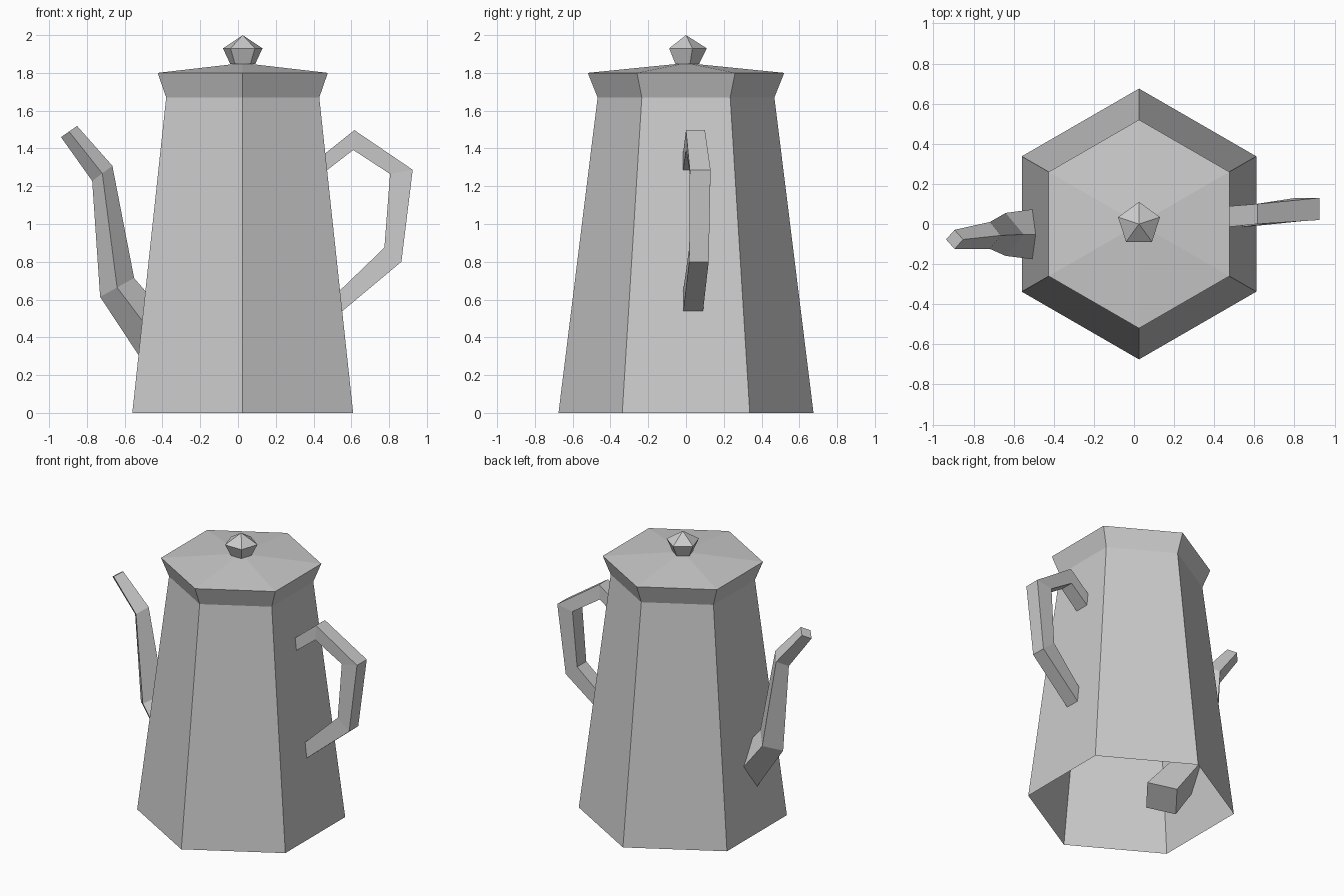
import bpy, bmesh
from math import cos, sin, tau, pi
from mathutils import Vector

if "Cube" in bpy.data.objects:
    bpy.data.objects.remove(bpy.data.objects["Cube"])

CX = 0.025  # axis of the pot


def loft(name, rings, cap=True):
    """Skin a list of closed rings; a one-point ring makes a tip."""
    bm = bmesh.new()
    vs = [[bm.verts.new(p) for p in ring] for ring in rings]
    for a, b in zip(vs, vs[1:]):
        n = len(a)
        for i in range(n):
            j = (i + 1) % n
            if len(b) == 1:
                bm.faces.new((a[i], a[j], b[0]))
            else:
                bm.faces.new((a[i], a[j], b[j], b[i]))
    if cap:
        for ring in (vs[0], vs[-1]):
            if len(ring) > 2:
                bm.faces.new(ring)
    bmesh.ops.recalc_face_normals(bm, faces=bm.faces)
    me = bpy.data.meshes.new(name)
    bm.to_mesh(me)
    bm.free()
    ob = bpy.data.objects.new(name, me)
    bpy.context.collection.objects.link(ob)
    return ob


def ngon(n, r, z):
    if r == 0:
        return [(CX, 0, z)]
    return [(CX + r * cos(pi / 2 + tau * i / n), r * sin(pi / 2 + tau * i / n), z)
            for i in range(n)]


# Hexagonal body, open underneath
loft("body", [ngon(6, 0.675, 0), ngon(6, 0.468, 1.67)], cap=False)

# Flared lid with shallow pyramid top
loft("lid", [ngon(6, 0.468, 1.67), ngon(6, 0.52, 1.80), ngon(6, 0, 1.852)], cap=False)

# Five-sided knob
loft("knob", [ngon(5, 0.07, 1.848), ngon(5, 0.11, 1.93), ngon(5, 0, 2.0)])

# Spout: diamond sections (outer xz, inner xz, middle y, half width)
spout = [((-0.395, 0.107), (-0.155, 0.255), -0.05, 0.155),
         ((-0.73, 0.614), (-0.55, 0.714), -0.052, 0.107),
         ((-0.772, 1.228), (-0.665, 1.308), -0.057, 0.067),
         ((-0.937, 1.46), (-0.852, 1.519), -0.077, 0.048)]
rings = []
for (ax, az), (cx, cz), y, h in spout:
    mx, mz = (ax + cx) / 2, (az + cz) / 2
    rings.append([(ax, y, az), (mx, y - h, mz), (cx, y, cz), (mx, y + h, mz)])
loft("spout", rings)

# Handle: rectangular sections (outer xz, inner xz, y range)
handle = [((0.42, 1.34), (0.42, 1.245), -0.02, 0.085),
          ((0.616, 1.497), (0.61, 1.392), 0.0, 0.10),
          ((0.925, 1.287), (0.805, 1.265), 0.02, 0.13),
          ((0.865, 0.80), (0.775, 0.875), 0.017, 0.12),
          ((0.50, 0.495), (0.50, 0.61), -0.02, 0.085)]
loft("handle", [[(ox, y0, oz), (ox, y1, oz), (ix, y1, iz), (ix, y0, iz)]
                for (ox, oz), (ix, iz), y0, y1 in handle])
